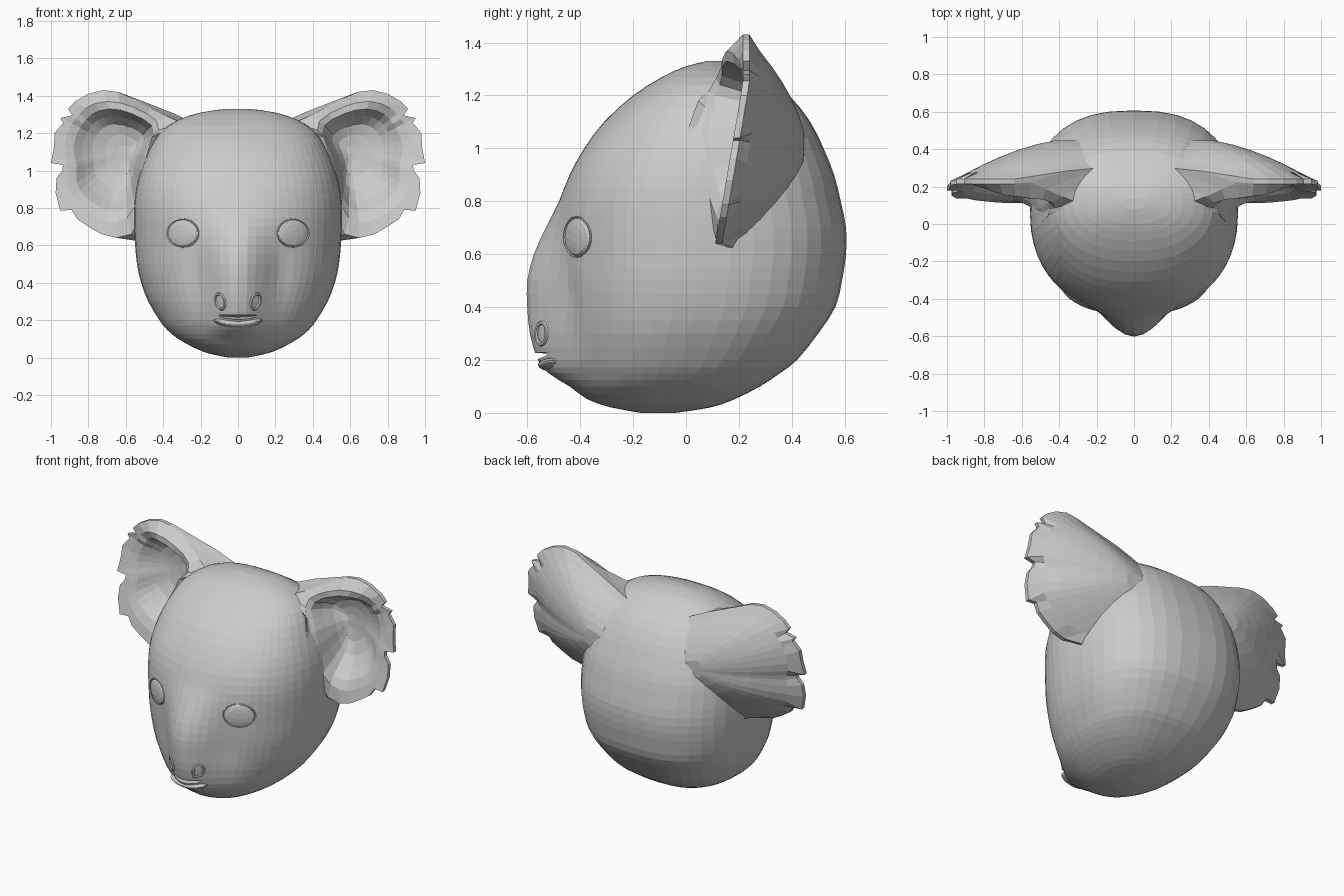
import bpy, bmesh, math
from mathutils import Vector, Matrix

cube = bpy.data.objects.get("Cube")
if cube:
    bpy.data.objects.remove(cube, do_unlink=True)

grey = bpy.data.materials.new("clay_grey")
grey.use_nodes = True
tone = (0.6, 0.6, 0.6, 1.0)
grey.diffuse_color = tone
grey.node_tree.nodes["Principled BSDF"].inputs["Base Color"].default_value = tone


def add_object(name, bm):
    bmesh.ops.recalc_face_normals(bm, faces=bm.faces)
    mesh = bpy.data.meshes.new(name)
    bm.to_mesh(mesh)
    bm.free()
    mesh.materials.append(grey)
    obj = bpy.data.objects.new(name, mesh)
    bpy.context.collection.objects.link(obj)
    return obj


def loft(name, rings):
    """Skin a list of closed rings and cap both ends."""
    bm = bmesh.new()
    loops = [[bm.verts.new(p) for p in ring] for ring in rings]
    for low, high in zip(loops, loops[1:]):
        for i in range(len(low)):
            j = (i + 1) % len(low)
            bm.faces.new((low[i], low[j], high[j], high[i]))
    for loop in (loops[0], loops[-1]):
        centre = bm.verts.new(sum((v.co for v in loop), Vector()) / len(loop))
        for i in range(len(loop)):
            bm.faces.new((loop[i], loop[(i + 1) % len(loop)], centre))
    return add_object(name, bm)


def ellipsoid(name, frame, radii, bend=0.0):
    bm = bmesh.new()
    bmesh.ops.create_uvsphere(bm, u_segments=24, v_segments=14, radius=1)
    bmesh.ops.scale(bm, vec=radii, verts=bm.verts)
    for v in bm.verts:
        v.co.z += bend * v.co.x ** 2
    bm.transform(frame)
    return add_object(name, bm)


def rim(name, frame, rx, ry, thick):
    """Elliptical tube lying in the local XY plane."""
    rings = []
    bm = bmesh.new()
    for i in range(24):
        a = math.tau * i / 24
        ring = []
        for k in range(6):
            b = math.tau * k / 6
            grow = thick * math.cos(b)
            ring.append(bm.verts.new(((rx + grow) * math.cos(a), (ry + grow) * math.sin(a),
                                      thick * math.sin(b))))
        rings.append(ring)
    for i in range(24):
        a, b = rings[i], rings[(i + 1) % 24]
        for k in range(6):
            m = (k + 1) % 6
            bm.faces.new((a[k], a[m], b[m], b[k]))
    bm.transform(frame)
    return add_object(name, bm)


def catmull(rows, steps):
    """Smoothly fill in rows between the given ones."""
    out = []
    for i in range(len(rows) - 1):
        p = [rows[max(0, min(len(rows) - 1, i + k))] for k in (-1, 0, 1, 2)]
        for s in range(steps):
            t = s / steps
            out.append([b + t / 2 * (c - a + t * (2 * a - 5 * b + 4 * c - d
                        + t * (3 * (b - c) + d - a))) for a, b, c, d in zip(*p)])
    return out + [list(rows[-1])]


def clamp(value):
    return max(0, min(1, value))


def bell(value, width):
    return math.exp(-(value / width) ** 2)


def squash(value, power):
    return math.copysign(abs(value) ** power, value)


# Head: height, half width, front, back, muzzle reach
profile = [
    (0, .05, -.17, -.04, 0), (.02, .15, -.28, .09, 0), (.05, .23, -.36, .18, .01),
    (.1, .32, -.41, .28, .03), (.15, .38, -.43, .355, .09), (.2, .42, -.45, .42, .11),
    (.3, .48, -.465, .5, .125), (.4, .518, -.475, .565, .125), (.5, .54, -.48, .59, .12),
    (.6, .55, -.48, .605, .095), (.7, .555, -.48, .605, .05), (.8, .555, -.47, .585, .01),
    (.9, .545, -.44, .56, 0), (1, .52, -.385, .52, 0), (1.1, .48, -.31, .47, 0),
    (1.2, .42, -.2, .39, 0), (1.27, .32, -.09, .29, 0), (1.31, .2, 0, .22, 0),
    (1.33, .06, .08, .14, 0)]


def head_ring(z, w, front, back, muzzle, count=52):
    ring = []
    for i in range(count):
        a = math.tau * i / count
        a -= 0.4 * math.cos(a)          # finer facets on the face
        power = 0.9 if math.sin(a) < 0 else 0.8
        x = w * squash(math.cos(a), power)
        y = (front + back) / 2 + (back - front) / 2 * squash(math.sin(a), power)
        if math.sin(a) < 0:
            y -= muzzle * bell(x, 0.16)
            y += 0.02 * bell(abs(x) - 0.22, 0.07) * bell(z - 0.46, 0.16)
        ring.append(Vector((x, y, z)))
    return ring


head = loft("head", [head_ring(*row) for row in catmull(profile, 2)])
bpy.context.view_layer.update()


def face_frame(x, z):
    """Frame on the face surface with local Z pointing outward."""
    hit, place, normal, index = head.ray_cast(Vector((x, -3, z)), Vector((0, 1, 0)))
    side = Vector((0, 0, 1)).cross(normal).normalized()
    up = normal.cross(side)
    turn = Matrix((side, up, normal)).transposed().to_4x4()
    return Matrix.Translation(place) @ turn


def eye_ring(cx, cz, reach, lift):
    """Oval ring that follows the face, raised by lift."""
    ring = []
    for i in range(28):
        a = math.tau * i / 28
        spot = face_frame(cx + 0.082 * reach * math.cos(a), cz + 0.074 * reach * math.sin(a))
        ring.append(spot @ Vector((0, 0, lift)))
    return ring


# Eyes with a fine lid groove, nostrils and mouth
cutters = []
for side, label in ((1, "left"), (-1, "right")):
    loft(label + "_eye", [eye_ring(side * 0.295, 0.665, reach, lift) for reach, lift in
                          ((1.08, -.01), (1.05, .005), (1, .006), (.96, .001),
                           (.88, .007), (.6, .011), (.25, .013))])
    nose = face_frame(side * 0.095, 0.3) @ Matrix.Rotation(side * -0.35, 4, "Z")
    cutters.append(ellipsoid("nostril_cutter", nose, (0.024, 0.036, 0.04)))
    rim(label + "_nostril_rim", nose, 0.03, 0.042, 0.008)
cutters.append(ellipsoid("mouth_cutter", Matrix.Translation((0, -0.59, 0.215)),
                         (0.14, 0.1, 0.012), 0.9))
ellipsoid("lower_lip", Matrix.Translation((0, -0.506, 0.182)), (0.13, 0.053, 0.025), 1.0)

bpy.context.view_layer.objects.active = head
for cutter in cutters:
    cutter.hide_render = True
    cut = head.modifiers.new("cut", "BOOLEAN")
    cut.operation = "DIFFERENCE"
    cut.solver = "EXACT"
    cut.object = cutter
    bpy.ops.object.modifier_apply(modifier=cut.name)
    bpy.data.objects.remove(cutter, do_unlink=True)

# Ears: ragged outline seen from the front
outline = [
    (.3, 1.255), (.38, 1.29), (.47, 1.335), (.55, 1.38), (.64, 1.42), (.72, 1.43), (.8, 1.41),
    (.87, 1.37), (.91, 1.33), (.885, 1.295), (.95, 1.28), (.935, 1.255), (.98, 1.2),
    (.985, 1.12), (1, 1.04), (.935, 1.03), (.94, 1), (.97, .96), (.975, .88), (.95, .785),
    (.89, .79), (.86, .74), (.8, .7), (.73, .66), (.65, .64), (.57, .66), (.53, .74),
    (.51, .85), (.5, .97), (.49, 1.08), (.46, 1.18)]
cup_floor = Vector((0.6, 0.31, 1.1))
ear_crown = Vector((0.33, 0.455, 1.0))


def smoothed(ring, passes):
    """Even out the notches of a ring."""
    for _ in range(passes):
        ring = [(ring[i - 1] + 2 * p + ring[(i + 1) % len(ring)]) / 4
                for i, p in enumerate(ring)]
    return ring


def swept(centre, ring, reach, lift):
    """Shrink a ring towards a centre, with its own depth blend."""
    out = [centre.lerp(p, reach) for p in ring]
    for q, p in zip(out, ring):
        q.y = centre.y + (p.y - centre.y) * lift
    return out


edge, root = [], []
for x, z in outline:
    inner = clamp((0.64 - x) / 0.13)
    outer_y = min(0.13 + 0.17 * (z - 0.75), 0.215)
    inner_y = 0.01 + 0.9 * max(0, z - 1.14) + 0.35 * max(0, 0.95 - z)
    y = outer_y + (inner_y - outer_y) * inner
    edge.append(Vector((x, y, z)))
    root.append(Vector((x, y + 0.025, z)).lerp(Vector((x - 0.28, 0.3, z - 0.1)), inner))

ear_rings = []
# Cupped front, from the floor out to the rim, with a thick upper lip
for reach, lift, lip in ((.12, .02, 0), (.3, .08, 0), (.48, .25, 0), (.62, .52, .03),
                         (.74, .82, .085), (.87, .95, .07), (1, 1, 0)):
    ring = swept(cup_floor, smoothed(edge, 0 if reach > .9 else 3), reach, lift)
    for q, p in zip(ring, edge):
        q.y -= lip * clamp((p.z - 1.18) / 0.2) * clamp((0.95 - p.x) / 0.25)
    ear_rings.append(ring)
# Domed back, from the rim to the crown
for reach in (1, .9, .75, .6, .45, .3, .15):
    ear_rings.append(swept(ear_crown, smoothed(root, 0 if reach > .95 else 2),
                           reach, reach ** 1.7))

for side, label in ((1, "left"), (-1, "right")):
    loft(label + "_ear", [[Vector((side * p.x, p.y, p.z)) for p in ring] for ring in ear_rings])
